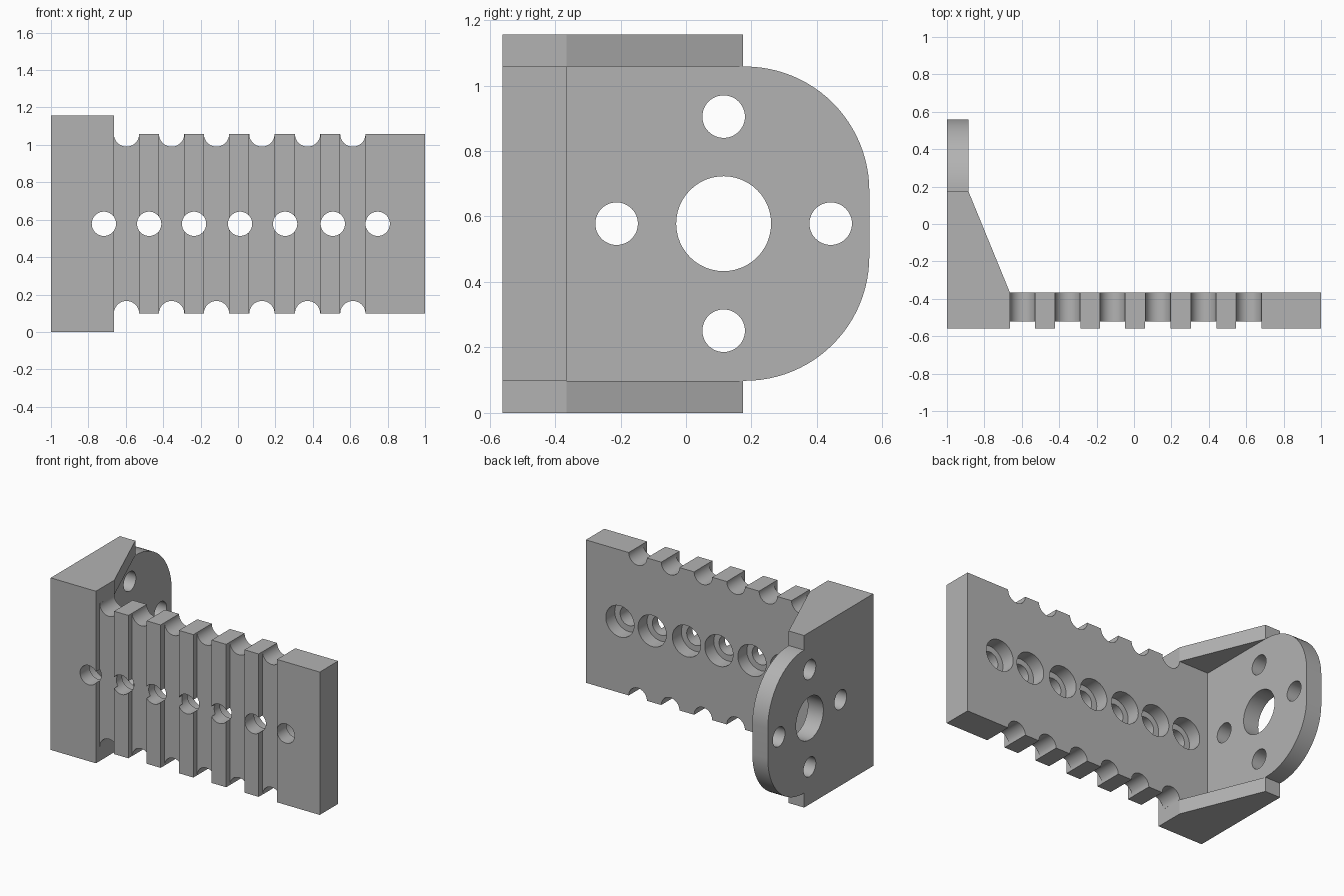
import bpy, bmesh
from math import pi, sin, cos, radians
from mathutils import Vector

if "Cube" in bpy.data.objects:
    bpy.data.objects.remove(bpy.data.objects["Cube"], do_unlink=True)

grey = bpy.data.materials.new("plain grey")
grey.use_nodes = True
colour = (0.45, 0.45, 0.45, 1)
grey.diffuse_color = colour
grey.node_tree.nodes["Principled BSDF"].inputs["Base Color"].default_value = colour

# Main dimensions
FRONT, BACK, FLOOR = -0.56, -0.365, -0.52
LOW, HIGH, TOP = 0.098, 1.058, 1.156
MID = TOP / 2
WALL = -0.885
CHANNELS = [-0.596, -0.355, -0.115, 0.128, 0.372, 0.614]
BOLTS = [-0.717, -0.475, -0.235, 0.011, 0.252, 0.507, 0.747]


def prism(name, outline, axis, start, end):
    """Extrude a 2D outline along axis 0 (x), 1 (y) or 2 (z)."""
    def place(p, d):
        v = list(p)
        v.insert(axis, d)
        return Vector(v)
    bm = bmesh.new()
    face = bm.faces.new([bm.verts.new(place(p, start)) for p in outline])
    extruded = bmesh.ops.extrude_face_region(bm, geom=[face])["geom"]
    shift = place((0, 0), end - start)
    bmesh.ops.translate(bm, vec=shift,
                        verts=[g for g in extruded if isinstance(g, bmesh.types.BMVert)])
    bmesh.ops.recalc_face_normals(bm, faces=bm.faces)
    mesh = bpy.data.meshes.new(name)
    bm.to_mesh(mesh)
    bm.free()
    mesh.materials.append(grey)
    obj = bpy.data.objects.new(name, mesh)
    bpy.context.collection.objects.link(obj)
    return obj


def arc(a, b, r, start=0, sweep=2 * pi, n=48):
    steps = n if sweep >= 2 * pi else n + 1
    return [(a + r * cos(start + sweep * i / n), b + r * sin(start + sweep * i / n))
            for i in range(steps)]


def cut(obj, a, b, r, axis, start, end):
    """Drill a round hole along an axis."""
    tool = prism("cutter", arc(a, b, r), axis, start, end)
    tool.hide_render = True
    mod = obj.modifiers.new("hole", "BOOLEAN")
    mod.operation, mod.solver, mod.object = "DIFFERENCE", "EXACT", tool
    bpy.context.view_layer.objects.active = obj
    bpy.ops.object.modifier_apply(modifier=mod.name)
    bpy.data.objects.remove(tool, do_unlink=True)


# Long plate with upright channels across its front
half = 0.068
outline = [(-1, BACK), (-1, FRONT)]
for x in CHANNELS:
    outline += [(x - half, FRONT), (x - half, FLOOR), (x + half, FLOOR), (x + half, FRONT)]
outline += [(1, FRONT), (1, BACK)]
plate = prism("channelled_plate", outline, 2, LOW, HIGH)

# Half-round notches at both ends of each channel
for x in CHANNELS:
    for z in (LOW, HIGH):
        cut(plate, x, z, half - 0.0005, 1, FRONT - 0.1, BACK + 0.1)

# Counterbored bolt holes
for x in BOLTS:
    cut(plate, x, MID, 0.065, 1, FRONT - 0.1, BACK + 0.1)
    cut(plate, x, MID, 0.105, 1, -0.46, BACK + 0.1)

# Rounded mounting flange
r = 0.38
end = 0.56 - r
outline = [(BACK, LOW)] + arc(end, LOW + r, r, -pi / 2, pi / 2, 24)
outline += arc(end, HIGH - r, r, 0, pi / 2, 24) + [(BACK, HIGH)]
flange = prism("mounting_flange", outline, 0, -1, WALL)
hub, ring = 0.115, 0.327
cut(flange, hub, MID, 0.145, 0, -1.1, WALL + 0.1)
for dy, dz in ((ring, 0), (-ring, 0), (0, ring), (0, -ring)):
    cut(flange, hub + dy, MID + dz, 0.065, 0, -1.1, WALL + 0.1)

# Sloped gussets above and below
outline = [(-1, FRONT), (-0.664, FRONT), (-0.664, BACK), (WALL, 0.174), (-1, 0.174)]
prism("lower_gusset", outline, 2, 0, LOW)
prism("upper_gusset", outline, 2, HIGH, TOP)

# Smooth round walls, keep edges crisp
for obj in (plate, flange):
    bpy.ops.object.select_all(action="DESELECT")
    obj.select_set(True)
    bpy.context.view_layer.objects.active = obj
    bpy.ops.object.shade_smooth_by_angle(angle=radians(30))
